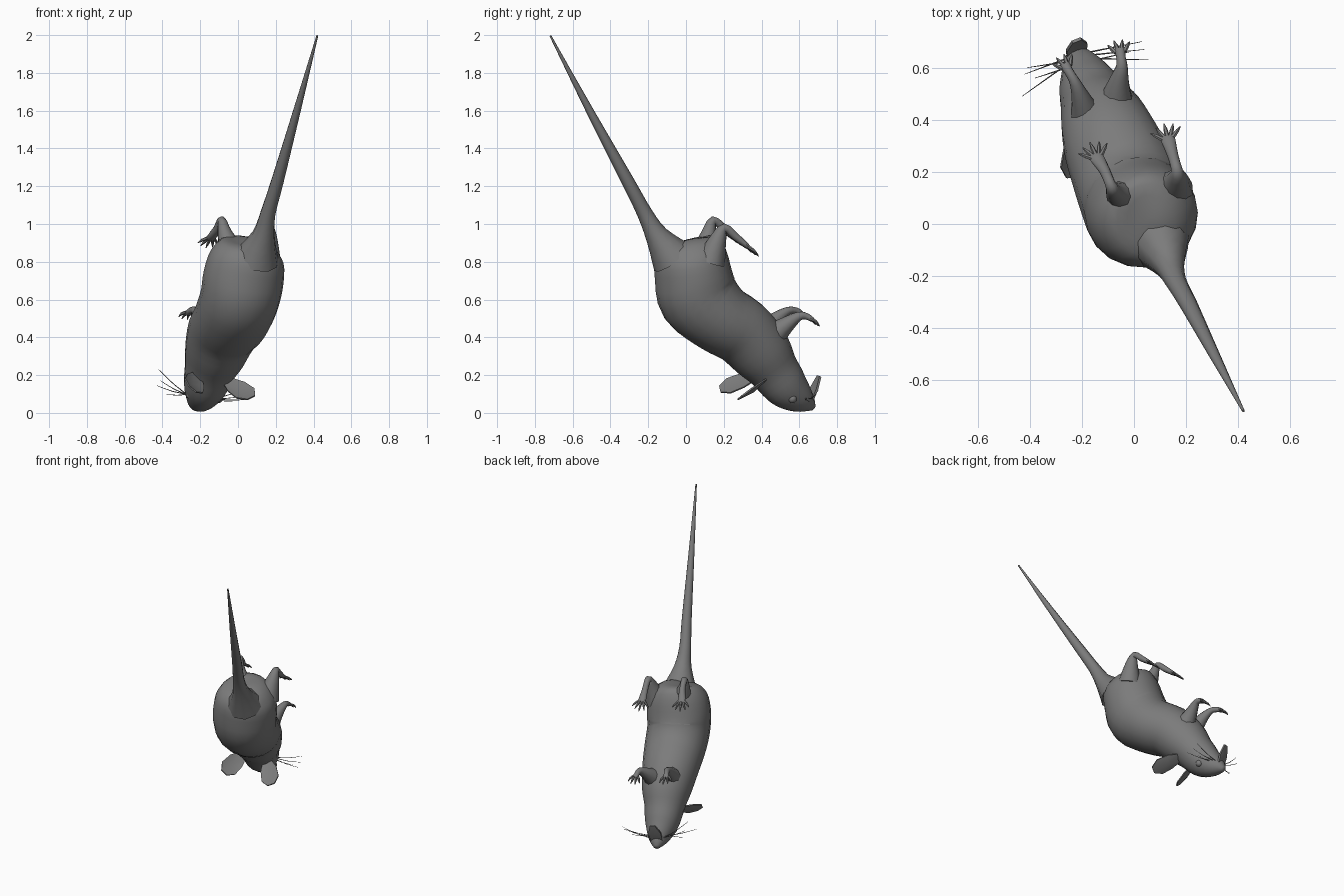
import bpy, bmesh, math
from mathutils import Vector, Matrix

if "Cube" in bpy.data.objects:
    bpy.data.objects.remove(bpy.data.objects["Cube"])

SIDE = Vector((0.92, 0.36, -0.13)).normalized()   # the animal's left-right axis

grey = bpy.data.materials.new("grey")
grey.diffuse_color = (0.2, 0.2, 0.2, 1)
grey.use_nodes = True
grey.node_tree.nodes["Principled BSDF"].inputs["Base Color"].default_value = grey.diffuse_color


def finish(bm, name, angle=50):
    bmesh.ops.recalc_face_normals(bm, faces=bm.faces)
    me = bpy.data.meshes.new(name)
    bm.to_mesh(me)
    bm.free()
    ob = bpy.data.objects.new(name, me)
    bpy.context.collection.objects.link(ob)
    me.materials.append(grey)
    bpy.ops.object.select_all(action='DESELECT')
    ob.select_set(True)
    bpy.context.view_layer.objects.active = ob
    bpy.ops.object.shade_smooth_by_angle(angle=math.radians(angle))
    return ob


def resample(keys, steps):
    """Smooth curve through keys of (x, y, z, width, height)."""
    out = []
    n = len(keys)
    for i in range(n - 1):
        p0, p1, p2, p3 = (keys[min(max(j, 0), n - 1)] for j in (i - 1, i, i + 1, i + 2))
        for s in range(steps):
            t = s / steps
            out.append([0.5 * (2 * b + (c - a) * t + (2 * a - 5 * b + 4 * c - d) * t * t
                               + (3 * b - a - 3 * c + d) * t ** 3)
                        for a, b, c, d in zip(p0, p1, p2, p3)])
    out.append(list(keys[-1]))
    return out


def loft(bm, keys, seg=12, steps=3, ref=SIDE):
    """Skin elliptical rings along a path; 4-value keys are round."""
    keys = [k if len(k) == 5 else (*k, k[3]) for k in keys]
    pts = resample(keys, steps)
    centres = [Vector(p[:3]) for p in pts]
    rings = []
    for i, p in enumerate(pts):
        t = (centres[min(i + 1, len(pts) - 1)] - centres[max(i - 1, 0)]).normalized()
        u = (ref - t * ref.dot(t)).normalized()
        v = t.cross(u)
        w, h = max(p[3], 0.001), max(p[4], 0.001)
        rings.append([bm.verts.new(centres[i] + u * w * math.cos(a) + v * h * math.sin(a))
                      for a in (2 * math.pi * k / seg for k in range(seg))])
    for r, s in zip(rings, rings[1:]):
        for k in range(seg):
            m = (k + 1) % seg
            bm.faces.new((r[k], r[m], s[m], s[k]))
    bm.faces.new(rings[0])
    bm.faces.new(rings[-1])


def plate(name, base, out, across, outline, cup, thick):
    """Thin faceted flap with a raised or sunken middle."""
    base, out, across = Vector(base), Vector(out), Vector(across).normalized()
    normal = out.cross(across).normalized()
    bm = bmesh.new()
    layers = []
    for off in (-thick / 2, thick / 2):
        rim = [bm.verts.new(base + out * t + across * w + normal * off) for t, w in outline]
        mid = bm.verts.new(base + out * 0.5 + normal * (off + cup))
        for a, b in zip(rim, rim[1:] + rim[:1]):
            bm.faces.new((a, b, mid))
        layers.append(rim)
    a, b = layers
    for k in range(len(a)):
        m = (k + 1) % len(a)
        bm.faces.new((a[k], a[m], b[m], b[k]))
    finish(bm, name, 25)


# Body, rump to nose
bm = bmesh.new()
loft(bm, [
    (0.066, 0.005, 0.915, 0.02, 0.02),
    (0.065, 0.010, 0.895, 0.13, 0.15),
    (0.050, 0.025, 0.83, 0.195, 0.19),
    (0.030, 0.040, 0.72, 0.215, 0.205),
    (0.010, 0.070, 0.61, 0.21, 0.215),
    (-0.03, 0.175, 0.505, 0.205, 0.19),
    (-0.08, 0.295, 0.43, 0.19, 0.18),
    (-0.12, 0.400, 0.315, 0.165, 0.165),
    (-0.15, 0.465, 0.225, 0.135, 0.135),
    (-0.175, 0.53, 0.14, 0.115, 0.12),
    (-0.20, 0.600, 0.08, 0.08, 0.085),
    (-0.22, 0.650, 0.045, 0.045, 0.045),
    (-0.23, 0.675, 0.025, 0.015, 0.015)], seg=20)
finish(bm, "body")

# Tail
bm = bmesh.new()
loft(bm, [
    (0.10, -0.07, 0.82, 0.12),
    (0.135, -0.155, 0.94, 0.062),
    (0.16, -0.22, 1.06, 0.041),
    (0.21, -0.31, 1.23, 0.034),
    (0.315, -0.515, 1.61, 0.02),
    (0.42, -0.718, 1.997, 0.005)], seg=10)
finish(bm, "tail")


def leg(name, keys, toes, toe_len, spread, drop):
    """Leg ending in a flat palm with a fan of toes."""
    bm = bmesh.new()
    loft(bm, keys, seg=10)
    palm = Vector(keys[-1][:3])
    fwd = (palm - Vector(keys[-2][:3])).normalized()
    side = (SIDE - fwd * SIDE.dot(fwd)).normalized()
    down = Vector((0, 0, -drop))
    for i in range(toes):
        f = 2 * i / (toes - 1) - 1
        d = fwd * math.cos(f * spread) + side * math.sin(f * spread)
        start = palm + side * f * 0.016 - fwd * 0.012
        length = toe_len * (1 - 0.2 * abs(f))
        mid = start + d * length * 0.6
        tip = start + d * length + down
        loft(bm, [(*start, 0.009), (*mid, 0.008), (*tip, 0.002)], seg=6, steps=2)
    finish(bm, name)


# Legs
leg("left_hind_leg", [
    (-0.03, 0.10, 0.84, 0.075), (-0.07, 0.12, 0.95, 0.04), (-0.087, 0.145, 1.02, 0.022),
    (-0.11, 0.20, 0.975, 0.021), (-0.14, 0.25, 0.93, 0.027, 0.014),
    (-0.147, 0.265, 0.918, 0.024, 0.01)], 5, 0.078, 0.75, 0.005)
leg("right_hind_leg", [
    (0.15, 0.13, 0.80, 0.08), (0.165, 0.17, 0.92, 0.045), (0.165, 0.205, 0.98, 0.023),
    (0.15, 0.26, 0.935, 0.021), (0.132, 0.32, 0.885, 0.027, 0.014),
    (0.128, 0.335, 0.873, 0.024, 0.01)], 5, 0.078, 0.75, 0.005)
leg("left_front_leg", [
    (-0.18, 0.40, 0.42, 0.07), (-0.20, 0.47, 0.49, 0.042), (-0.225, 0.54, 0.54, 0.022),
    (-0.25, 0.585, 0.54, 0.018), (-0.265, 0.612, 0.525, 0.021, 0.013)],
    4, 0.058, 0.6, 0.012)
leg("right_front_leg", [
    (-0.07, 0.45, 0.40, 0.075), (-0.06, 0.53, 0.465, 0.045), (-0.047, 0.60, 0.512, 0.024),
    (-0.05, 0.64, 0.51, 0.018), (-0.055, 0.67, 0.492, 0.021, 0.013)],
    4, 0.058, 0.6, 0.012)

# Ears
ear = [(0, -0.03), (0.35, -0.058), (0.75, -0.062), (1, -0.025),
       (1, 0.025), (0.75, 0.06), (0.35, 0.055), (0, 0.03)]
plate("right_ear", (-0.055, 0.415, 0.17), (0.125, -0.13, -0.09), (-0.8, -0.46, -0.4),
      ear, 0.015, 0.008)
plate("left_ear", (-0.215, 0.365, 0.195), (-0.025, -0.185, -0.07), (0.76, 0.15, -0.62),
      ear, -0.015, 0.008)

# Lower jaw flap
jaw = [(0, -0.04), (0.5, -0.043), (1, -0.018), (1, 0.018), (0.5, 0.043), (0, 0.04)]
plate("lower_jaw", (-0.22, 0.655, 0.07), (0.0, 0.05, 0.125), SIDE, jaw, 0.008, 0.012)

# Eyes
for name, pos in (("right_eye", (-0.105, 0.563, 0.075)), ("left_eye", (-0.252, 0.507, 0.097))):
    bm = bmesh.new()
    bmesh.ops.create_uvsphere(bm, u_segments=12, v_segments=8, radius=0.024,
                              matrix=Matrix.Translation(pos))
    finish(bm, name)

# Whiskers
whiskers = {
    "left_whiskers": ((-0.26, 0.635, 0.09),
                      [(-0.42, 0.575, 0.23), (-0.41, 0.60, 0.17), (-0.43, 0.49, 0.145), (-0.38, 0.56, 0.10)]),
    "right_whiskers": ((-0.17, 0.66, 0.075),
                       [(0.03, 0.70, 0.12), (0.04, 0.67, 0.09), (0.055, 0.63, 0.07), (-0.02, 0.66, 0.06)])}
for name, (root, tips) in whiskers.items():
    bm = bmesh.new()
    for i, tip in enumerate(tips):
        a = Vector(root) + Vector((0, -0.012 * i, 0.004 * i))
        mid = a.lerp(Vector(tip), 0.5) + Vector((0, 0, -0.008))
        loft(bm, [(*a, 0.003), (*mid, 0.0022), (*tip, 0.001)], seg=4, steps=2,
             ref=Vector((0, 0, 1)))
    finish(bm, name)
